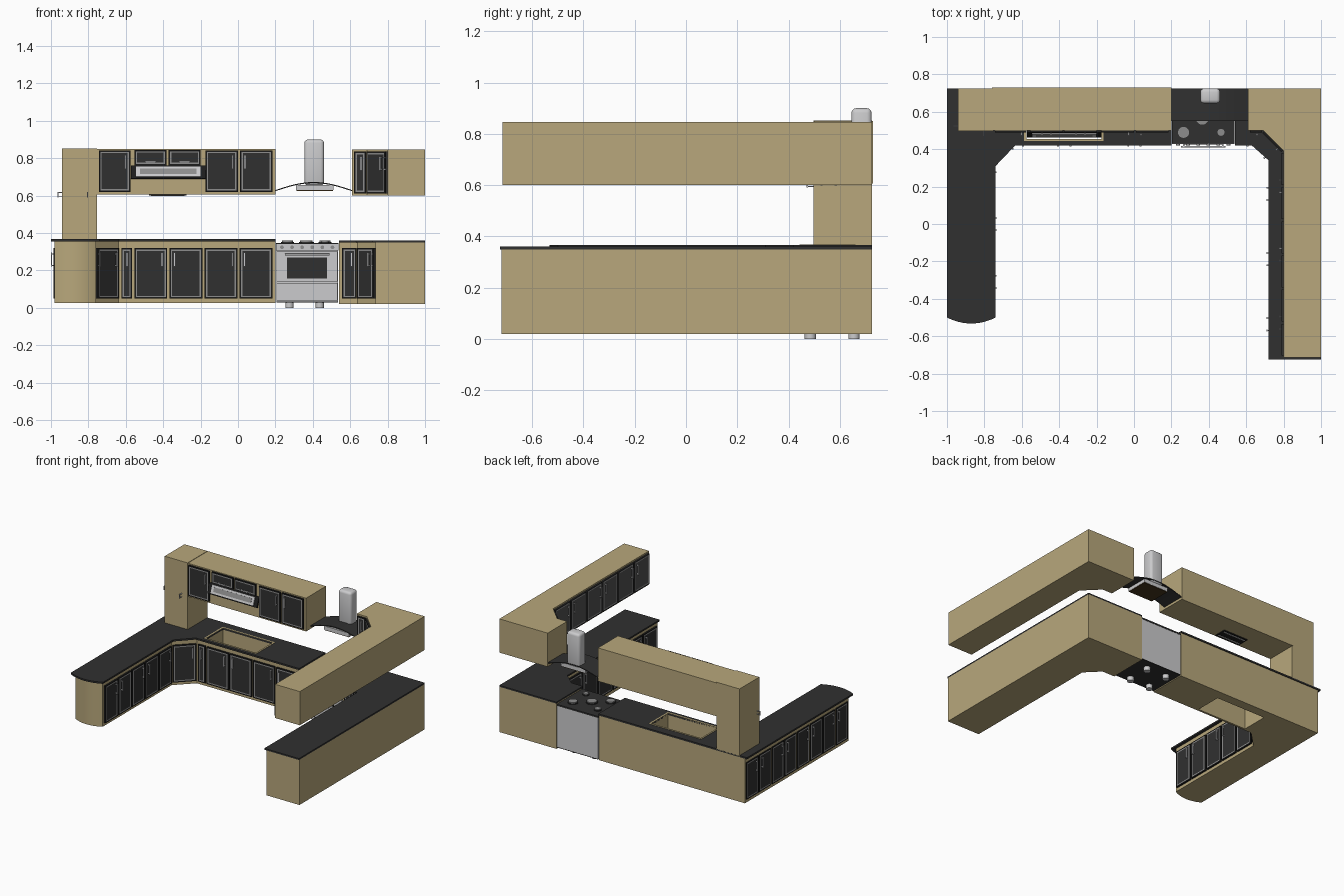
import bpy, bmesh, math
from mathutils import Matrix, Vector

cube = bpy.data.objects.get("Cube")
if cube:
    bpy.data.objects.remove(cube, do_unlink=True)


def material(name, r, g, b):
    m = bpy.data.materials.new(name)
    m.use_nodes = True
    m.diffuse_color = (r, g, b, 1)
    m.node_tree.nodes["Principled BSDF"].inputs["Base Color"].default_value = (r, g, b, 1)
    return m


BEIGE = material("beige_wood", .48, .39, .2)
CHARCOAL = material("charcoal", .03, .03, .03)
BLACK = material("black_frame", .012, .012, .012)
SILVER = material("silver", .6, .6, .61)
GREY = material("mid_grey", .27, .27, .27)
SMOKE = material("smoke_grey", .08, .08, .08)
BROWN = material("dark_brown", .06, .035, .012)


def finish(name, bm, mats, smooth=False):
    bmesh.ops.recalc_face_normals(bm, faces=bm.faces)
    mesh = bpy.data.meshes.new(name)
    bm.to_mesh(mesh)
    bm.free()
    for m in mats:
        mesh.materials.append(m)
    ob = bpy.data.objects.new(name, mesh)
    bpy.context.collection.objects.link(ob)
    if smooth:
        bpy.ops.object.select_all(action='DESELECT')
        ob.select_set(True)
        bpy.context.view_layer.objects.active = ob
        bpy.ops.object.shade_smooth_by_angle(angle=math.radians(40))
    return ob


def add_box(bm, x0, x1, y0, y1, z0, z1, mat=0):
    mid = Vector(((x0 + x1) / 2, (y0 + y1) / 2, (z0 + z1) / 2))
    size = Matrix.Diagonal((x1 - x0, y1 - y0, z1 - z0, 1))
    verts = bmesh.ops.create_cube(bm, size=1, matrix=Matrix.Translation(mid) @ size)["verts"]
    faces = list({f for v in verts for f in v.link_faces})
    for f in faces:
        f.material_index = mat
    return faces


def box(name, mat, *dims, bevel=0, segments=3):
    bm = bmesh.new()
    add_box(bm, *dims)
    if bevel:
        bmesh.ops.bevel(bm, geom=bm.edges[:], offset=bevel, segments=segments,
                        affect='EDGES', profile=.5)
    return finish(name, bm, [mat], bool(bevel))


def prism(name, mat, outline, z0, z1, smooth=False):
    bm = bmesh.new()
    base = bm.faces.new([bm.verts.new((x, y, z0)) for x, y in outline])
    top = bmesh.ops.extrude_face_region(bm, geom=[base])["geom"]
    bmesh.ops.translate(bm, vec=(0, 0, z1 - z0),
                        verts=[v for v in top if isinstance(v, bmesh.types.BMVert)])
    return finish(name, bm, [mat], smooth)


def cylinder(name, mat, x, y, z, radius, depth, facing_front=False, sides=20):
    bm = bmesh.new()
    turn = Matrix.Rotation(math.pi / 2 if facing_front else 0, 4, 'X')
    bmesh.ops.create_cone(bm, cap_ends=True, segments=sides, radius1=radius, radius2=radius,
                          depth=depth, matrix=Matrix.Translation((x, y, z)) @ turn)
    return finish(name, bm, [mat], True)


def arc_end(x0, x1, y, bulge, steps=12):
    """Shallow curved cabinet end from x0 to x1, swelling toward the front."""
    params = [2 * i / steps - 1 for i in range(steps + 1)]
    return [((x0 + x1) / 2 + t * (x1 - x0) / 2, y - bulge * (1 - t * t)) for t in params]


def door(name, a, b, z0, z1, handle="right", mats=(BLACK, GREY, CHARCOAL, SILVER), gap=.006):
    """Framed door on the wall line a to b, seen left to right from outside."""
    a, b = Vector(a), Vector(b)
    w = (b - a).length / 2 - gap
    bm = bmesh.new()
    faces = add_box(bm, -w, w, -.012, 0, z0, z1)
    front = min(faces, key=lambda f: f.calc_center_median().y)
    # frame, flat trim ring and panel
    bmesh.ops.inset_individual(bm, faces=[front], thickness=.011, depth=0)
    ring = bmesh.ops.inset_individual(bm, faces=[front], thickness=.01, depth=0)
    for f in ring["faces"]:
        f.material_index = 1
    front.material_index = 2
    # bar handle with two posts
    if handle == "middle":
        zc = z0 + .018
        add_box(bm, -.03, .03, -.026, -.021, zc - .005, zc + .005, 3)
        for s in (-1, 1):
            add_box(bm, s * .024 - .003, s * .024 + .003, -.021, -.01, zc - .003, zc + .003, 3)
    else:
        hx = (w - .027) * (1 if handle == "right" else -1)
        zt = z1 - .025
        add_box(bm, hx - .005, hx + .005, -.026, -.021, zt - .075, zt, 3)
        for z in (zt - .069, zt - .006):
            add_box(bm, hx - .003, hx + .003, -.021, -.01, z - .003, z + .003, 3)
    d = b - a
    mid = (a + b) / 2
    bm.transform(Matrix.Translation((mid.x, mid.y, 0)) @ Matrix.Rotation(math.atan2(d.y, d.x), 4, 'Z'))
    finish(name, bm, mats)


def door_row(name, a, b, count, z0, z1, **style):
    a, b = Vector(a), Vector(b)
    for i in range(count):
        door(f"{name}_{i + 1}", a.lerp(b, i / count), a.lerp(b, (i + 1) / count),
             z0, z1, "left" if i % 2 else "right", **style)


# Base cabinets and worktops
left_body = prism("left_base_cabinet", BEIGE,
                  [(.2, .72), (-.98, .72)] + arc_end(-.98, -.76, -.475, .03)
                  + [(-.76, .32), (-.64, .44), (.2, .44)], .027, .355, True)
left_top = prism("left_worktop", CHARCOAL,
                 [(.2, .725), (-1, .725)] + arc_end(-1, -.74, -.5, .032)
                 + [(-.74, .31), (-.635, .42), (.2, .42)], .355, .367)
prism("right_base_cabinet", BEIGE, [(1, .725), (.54, .725), (.54, .44), (.64, .44),
      (.735, .345), (.735, -.72), (1, -.72)], .02, .35)
prism("right_worktop", CHARCOAL, [(1, .725), (.54, .725), (.54, .42), (.63, .42),
      (.72, .34), (.72, -.725), (1, -.725)], .35, .361)

# Sink opening and its rim
SX0, SX1, SY0, SY1 = -.575, -.175, .455, .65
cutter = box("sink_cutter", BEIGE, SX0, SX1, SY0, SY1, -.1, .5)
cutter.hide_render = True
for ob in (left_body, left_top):
    mod = ob.modifiers.new("sink_cut", 'BOOLEAN')
    mod.operation, mod.solver, mod.object = 'DIFFERENCE', 'EXACT', cutter
    bpy.context.view_layer.objects.active = ob
    bpy.ops.object.modifier_apply(modifier=mod.name)
bpy.data.objects.remove(cutter, do_unlink=True)
RIM = .012
bm = bmesh.new()
for x0, x1, y0, y1 in ((SX0 - RIM, SX1 + RIM, SY0 - RIM, SY0), (SX0 - RIM, SX1 + RIM, SY1, SY1 + RIM),
                       (SX0 - RIM, SX0, SY0, SY1), (SX1, SX1 + RIM, SY0, SY1)):
    add_box(bm, x0, x1, y0, y1, .354, .369)
finish("sink_rim", bm, [BEIGE])

# Base doors
LOW = (.05, .32)
door_row("island_outer_door", (-.974, .715), (-.974, -.465), 8, *LOW)
door_row("island_inner_door", (-.76, -.465), (-.76, .31), 5, *LOW)
door("left_corner_door", (-.76, .32), (-.64, .44), *LOW)
door("narrow_door", (-.63, .44), (-.56, .44), *LOW)
door_row("back_base_door", (-.56, .44), (.19, .44), 4, *LOW)
door("stove_side_door", (.55, .44), (.64, .44), *LOW)
door("right_corner_door", (.64, .44), (.735, .345), *LOW)
door_row("right_base_door", (.735, .335), (.735, -.71), 6, *LOW)

# Wall cabinets and tall cabinet
box("back_wall_cabinet", BEIGE, -.76, .2, .5, .73, .607, .85)
box("tall_cabinet", BEIGE, -.94, -.755, .497, .725, .36, .853)
prism("right_wall_cabinet", BEIGE, [(1, .725), (.61, .725), (.61, .5), (.69, .5),
      (.8, .39), (.8, -.715), (1, -.715)], .6, .846)
HIGH = (.62, .842)
door("wall_door_left", (-.75, .5), (-.57, .5), *HIGH)
door_row("wall_door_right", (-.18, .5), (.19, .5), 2, *HIGH)
for i, x in enumerate((-.56, -.377)):
    door(f"small_wall_door_{i + 1}", (x, .5), (x + .183, .5), .762, .845, "middle")
door("right_wall_narrow_door", (.615, .5), (.69, .5), .612, .835)
door("right_wall_corner_door", (.69, .5), (.8, .39), .612, .835)
door_row("right_wall_door", (.8, .385), (.8, -.71), 6, .612, .835, mats=(CHARCOAL, GREY, SMOKE, SILVER))

# Tall cabinet handles
bm = bmesh.new()
add_box(bm, -.807, -.801, .47, .475, .59, .62)
add_box(bm, -.965, -.96, .52, .526, .59, .62)
for z in (.592, .615):
    add_box(bm, -.807, -.801, .475, .5, z, z + .004)
    add_box(bm, -.96, -.938, .52, .526, z, z + .004)
finish("tall_cabinet_handles", bm, [SILVER])

# Tilted flap above the sink, and the grille under the cabinet
bm = bmesh.new()
add_box(bm, -.2, .2, -.012, 0, 0, .075)
add_box(bm, -.172, .172, -.018, -.01, .009, .067, 1)
add_box(bm, -.152, .152, -.02, -.016, .022, .054, 2)
bm.transform(Matrix.Translation((-.373, .475, .688)) @ Matrix.Rotation(math.radians(-20), 4, 'X'))
finish("sink_flap", bm, [BLACK, SILVER, GREY])
bm = bmesh.new()
add_box(bm, -.475, -.275, .51, .6, .602, .608)
for y in (.525, .58):
    add_box(bm, -.465, -.285, y, y + .008, .599, .603, 1)
finish("cabinet_grille", bm, [BLACK, SILVER])

# Extractor hood: curved canopy, filter box and chimney
arc = [(.2 + .41 * i / 16, .63 + .043 * math.sin(math.pi * i / 16)) for i in range(17)]
bm = bmesh.new()
outline = arc + [(x, z - .006) for x, z in reversed(arc)]
face = bm.faces.new([bm.verts.new((x, .55, z)) for x, z in outline])
ext = bmesh.ops.extrude_face_region(bm, geom=[face])["geom"]
bmesh.ops.translate(bm, vec=(0, .175, 0), verts=[v for v in ext if isinstance(v, bmesh.types.BMVert)])
finish("hood_canopy", bm, [CHARCOAL], True)
box("hood_filter_box", SILVER, .31, .51, .552, .715, .63, .657)
box("hood_filter_plate", BROWN, .312, .508, .554, .713, .626, .63)
box("hood_chimney", SILVER, .355, .46, .645, .724, .655, .9, bevel=.018)

# Stove
box("stove_body", SILVER, .205, .535, .445, .722, .035, .335)
box("stove_top", CHARCOAL, .203, .537, .43, .724, .335, .346)
box("stove_base_plate", CHARCOAL, .205, .535, .445, .722, .03, .035)
box("control_panel", SILVER, .203, .537, .428, .446, .306, .342)
box("oven_door", SILVER, .207, .533, .43, .446, .14, .302)
box("oven_window", CHARCOAL, .262, .475, .425, .431, .157, .27)
box("oven_drawer", SILVER, .207, .533, .43, .446, .04, .132)
box("oven_handle", SILVER, .25, .49, .408, .417, .28, .29, bevel=.003, segments=2)
for x in (.262, .47):
    box("oven_handle_post", SILVER, x, x + .008, .414, .432, .281, .289)
for i in range(6):
    cylinder(f"knob_{i + 1}", GREY, .235 + .054 * i, .425, .324, .01, .01, True)
for x, y, r in ((.265, .49, .035), (.465, .49, .022), (.265, .64, .025),
                (.465, .64, .035), (.365, .565, .04)):
    cylinder("burner_ring", CHARCOAL, x, y, .349, r, .008)
    cylinder("burner_cap", GREY, x, y, .355, r * .85, .008)
for x in (.275, .437):
    for y in (.485, .655):
        cylinder("stove_foot", SILVER, x, y, .018, .022, .036)
